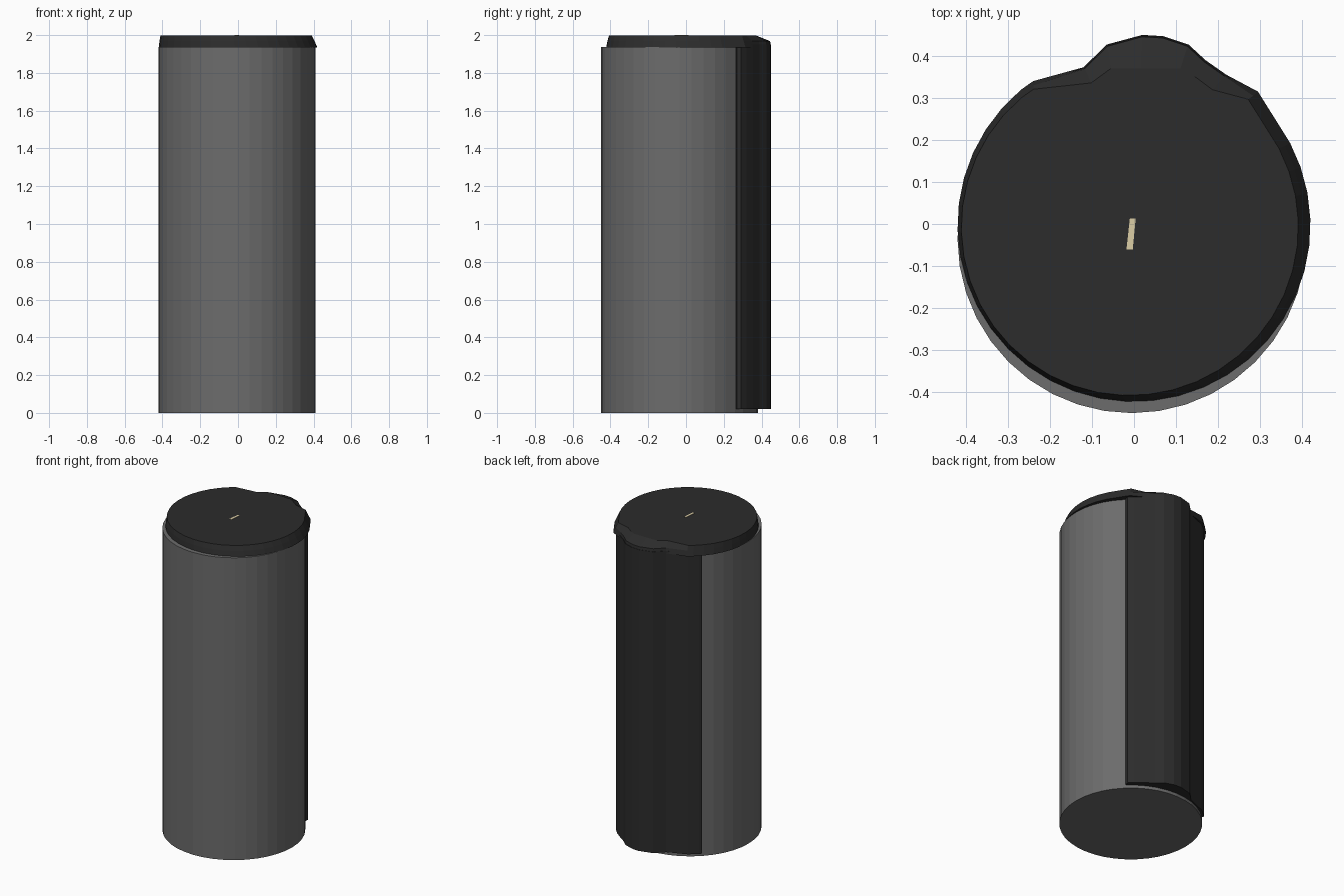
import bpy, bmesh, math

if "Cube" in bpy.data.objects:
    bpy.data.objects.remove(bpy.data.objects["Cube"])


def material(name, rgb):
    m = bpy.data.materials.new(name)
    m.diffuse_color = (*rgb, 1)
    m.use_nodes = True
    m.node_tree.nodes["Principled BSDF"].inputs["Base Color"].default_value = m.diffuse_color
    return m


def loft(name, rings, mat):
    """Closed solid through rings of equal point count, bottom to top."""
    bm = bmesh.new()
    loops = [[bm.verts.new(p) for p in ring] for ring in rings]
    n = len(loops[0])
    for a, b in zip(loops, loops[1:]):
        for i in range(n):
            j = (i + 1) % n
            bm.faces.new((a[i], a[j], b[j], b[i]))
    bm.faces.new(loops[0][::-1])
    bm.faces.new(loops[-1])
    bmesh.ops.recalc_face_normals(bm, faces=bm.faces)
    me = bpy.data.meshes.new(name)
    bm.to_mesh(me)
    bm.free()
    ob = bpy.data.objects.new(name, me)
    bpy.context.collection.objects.link(ob)
    me.materials.append(mat)
    return ob


def arc(cx, cy, r, a0, a1, n):
    """n points from angle a0 up to (not including) a1, degrees."""
    angles = [math.radians(a0 + (a1 - a0) * i / n) for i in range(n)]
    return [(cx + r * math.cos(a), cy + r * math.sin(a)) for a in angles]


def at(points, z):
    return [(x, y, z) for x, y in points]


grey = material("grey", (0.15, 0.15, 0.15))
dark = material("dark", (0.025, 0.025, 0.025))
cream = material("cream", (0.72, 0.62, 0.38))

# cylindrical body
circle = arc(-0.005, -0.035, 0.415, 0, 360, 40)
loft("body", [at(circle, 0), at(circle, 1.937)], grey)

# hump outline shared by lid and back strip, right to left
hump = [(0.22, 0.355), (0.17, 0.39), (0.13, 0.427), (0.07, 0.447), (0.02, 0.45),
        (-0.065, 0.427), (-0.12, 0.373)]

# back strip hugging the body
strip = ([(0.25, 0.25), (0.29, 0.27), (0.293, 0.29), (0.265, 0.32)] + hump
         + [(-0.24, 0.325), (-0.29, 0.285), (-0.302, 0.27), (-0.26, 0.25)])
loft("back_strip", [at(strip, 0.02), at(strip, 1.95)], dark)

# lid with sloped rim; the hump is a lower step behind the flat top
rim = [(0.295, 0.315)] + hump + [(-0.24, 0.34)] + arc(0, -0.003, 0.42, 130, 405, 32)
first, last = 1, len(hump)
middle, top = [], []
for i, (x, y) in enumerate(rim):
    if first <= i <= last:
        middle.append((x * 0.98, y * 0.99, 1.968))
        top.append((x * 0.85, min(y * 0.9, 0.37), 1.998))
    else:
        middle.append((x * 0.978 - 0.005, y * 0.978 - 0.003, 1.968))
        top.append((x * 0.955 - 0.01, y * 0.955 - 0.004, 1.998))
loft("lid", [at(rim, 1.935), middle, top], dark)

# narrow pale mark on the lid
mark = [(-0.018, -0.061), (-0.003, -0.061), (0.004, 0.013), (-0.010, 0.013)]
loft("lid_mark", [at(mark, 1.99), at(mark, 2.0)], cream)
